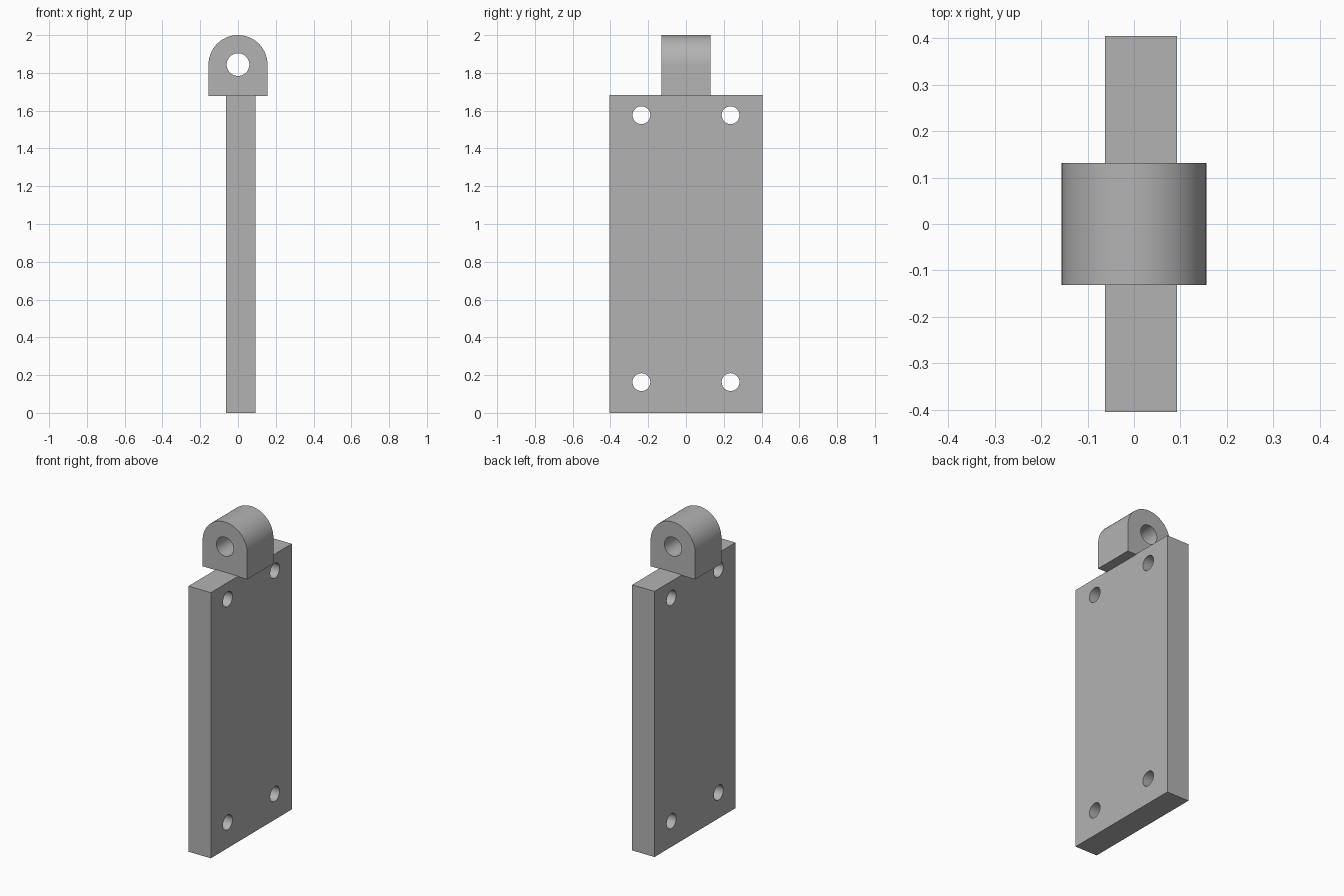
import bpy, bmesh
from math import cos, sin, pi, radians
from mathutils import Matrix

if "Cube" in bpy.data.objects:
    bpy.data.objects.remove(bpy.data.objects["Cube"], do_unlink=True)

# One plain grey for the whole bracket
grey = bpy.data.materials.new("plain_grey")
grey.use_nodes = True
GREY = (0.45, 0.45, 0.45, 1)
grey.diffuse_color = GREY
grey.node_tree.nodes["Principled BSDF"].inputs["Base Color"].default_value = GREY


def finish(name, bm):
    mesh = bpy.data.meshes.new(name)
    bmesh.ops.recalc_face_normals(bm, faces=bm.faces)
    bm.to_mesh(mesh)
    bm.free()
    ob = bpy.data.objects.new(name, mesh)
    bpy.context.collection.objects.link(ob)
    mesh.materials.append(grey)
    return ob


def add_rod(bm, centre, radius, length, axis):
    turn = Matrix.Rotation(pi / 2, 4, "Y" if axis == "X" else "X")
    bmesh.ops.create_cone(bm, cap_ends=True, segments=64, radius1=radius,
                          radius2=radius, depth=length,
                          matrix=Matrix.Translation(centre) @ turn)


def drill(ob, rods):
    # Cut the holes, then drop the cutter and smooth the round walls
    bm = bmesh.new()
    for rod in rods:
        add_rod(bm, *rod)
    cutter = finish("hole_cutter", bm)
    cutter.hide_render = True
    mod = ob.modifiers.new("holes", "BOOLEAN")
    mod.operation, mod.solver, mod.object = "DIFFERENCE", "EXACT", cutter
    bpy.ops.object.select_all(action="DESELECT")
    ob.select_set(True)
    bpy.context.view_layer.objects.active = ob
    bpy.ops.object.modifier_apply(modifier=mod.name)
    bpy.data.objects.remove(cutter, do_unlink=True)
    bpy.ops.object.shade_smooth_by_angle(angle=radians(30))


# Upright mounting plate with four bolt holes
PLATE_X, PLATE_THICK, PLATE_WIDE, PLATE_TALL = 0.015, 0.156, 0.81, 1.682
bm = bmesh.new()
bmesh.ops.create_cube(bm, size=1, matrix=Matrix.Translation((PLATE_X, 0, PLATE_TALL / 2))
                      @ Matrix.Diagonal((PLATE_THICK, PLATE_WIDE, PLATE_TALL, 1)))
plate = finish("mounting_plate", bm)
drill(plate, [((PLATE_X, y, z), 0.047, 0.5, "X")
              for y in (-0.236, 0.236) for z in (0.163, 1.576)])

# Round-topped lug with a pin hole
R, LUG_DEPTH, LUG_BASE = 0.156, 0.262, 1.678
PIN_Z = 2 - R
outline = [(-R, LUG_BASE), (R, LUG_BASE)]
outline += [(R * cos(pi * i / 48), PIN_Z + R * sin(pi * i / 48)) for i in range(49)]
bm = bmesh.new()
face = bm.faces.new([bm.verts.new((x, -LUG_DEPTH / 2, z)) for x, z in outline])
new = bmesh.ops.extrude_face_region(bm, geom=[face])["geom"]
bmesh.ops.translate(bm, vec=(0, LUG_DEPTH, 0),
                    verts=[v for v in new if isinstance(v, bmesh.types.BMVert)])
lug = finish("pin_lug", bm)
drill(lug, [((0, 0, PIN_Z), 0.06, 0.5, "Y")])
